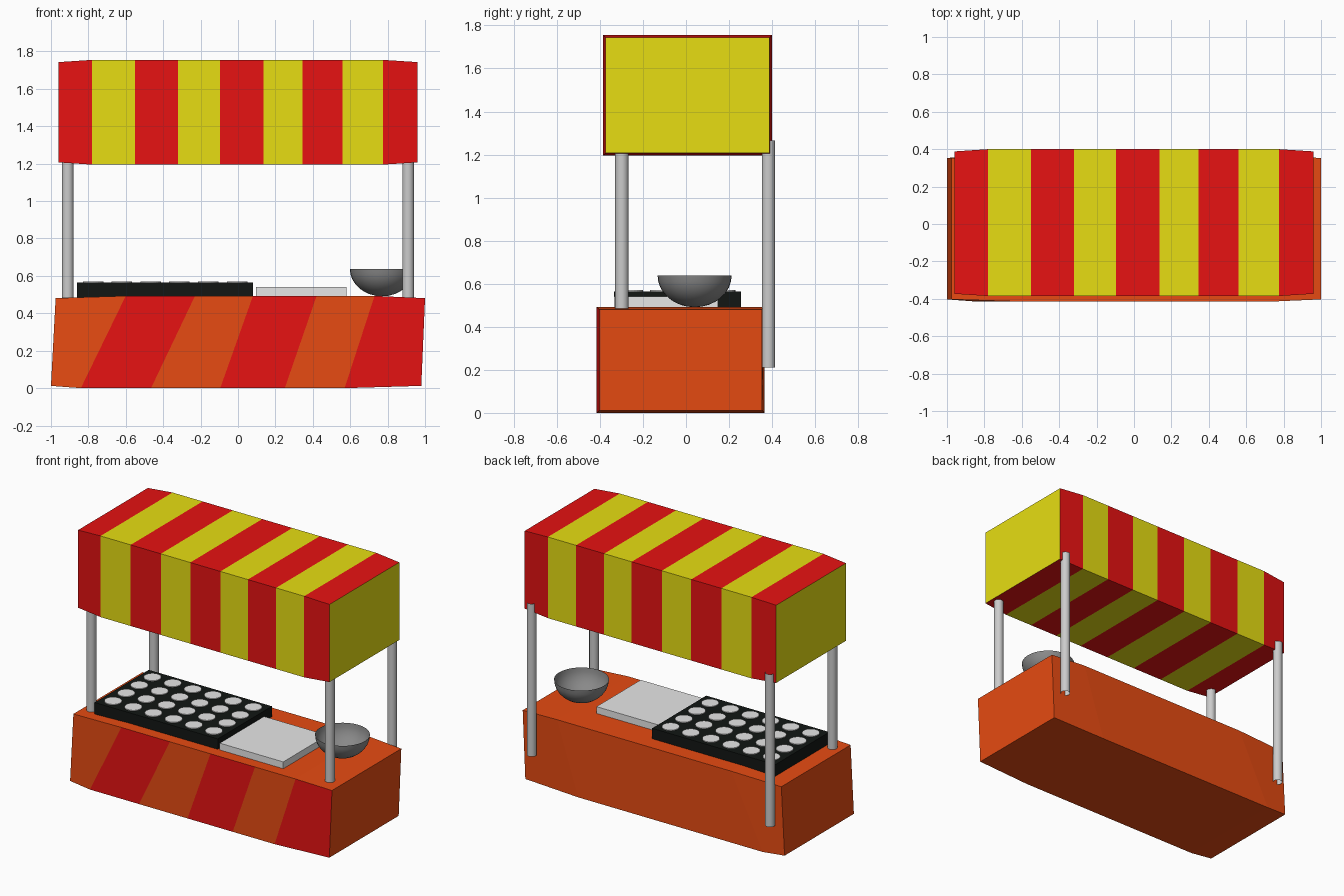
import bpy, bmesh, math
from mathutils import Matrix

cube = bpy.data.objects.get("Cube")
if cube:
    bpy.data.objects.remove(cube)


def material(name, r, g, b):
    m = bpy.data.materials.new(name)
    m.use_nodes = True
    m.diffuse_color = (r, g, b, 1)
    m.node_tree.nodes["Principled BSDF"].inputs["Base Color"].default_value = (r, g, b, 1)
    return m


red = material("red", 0.8, 0.006, 0.006)
yellow = material("yellow", 0.8, 0.73, 0.006)
orange = material("orange", 0.8, 0.07, 0.006)
black = material("black", 0.006, 0.008, 0.007)
pale = material("pale_metal", 0.8, 0.8, 0.8)
steel = material("steel", 0.6, 0.6, 0.6)
dark_steel = material("dark_steel", 0.25, 0.25, 0.25)


def finish(bm, name, mats):
    mesh = bpy.data.meshes.new(name)
    bm.to_mesh(mesh)
    bm.free()
    for m in mats:
        mesh.materials.append(m)
    ob = bpy.data.objects.new(name, mesh)
    bpy.context.collection.objects.link(ob)
    return ob


def striped_box(name, bottoms, tops, y0, y1, z0, z1, inset, mats, paint):
    """Box cut into bands along x, with slightly smaller end sections."""
    bm = bmesh.new()
    rings = []
    last = len(bottoms) - 1
    for i, (xb, xt) in enumerate(zip(bottoms, tops)):
        d = inset if i in (0, last) else 0
        corners = [(xb, y0 + d, z0 + d), (xt, y0 + d, z1 - d),
                   (xt, y1 - d, z1 - d), (xb, y1 - d, z0 + d)]
        rings.append([bm.verts.new(c) for c in corners])
    for i in range(last):
        for k in range(4):
            n = (k + 1) % 4
            f = bm.faces.new((rings[i][k], rings[i + 1][k], rings[i + 1][n], rings[i][n]))
            f.material_index = paint(i, k)
    for ring in (rings[0], rings[-1]):
        bm.faces.new(ring).material_index = paint(-1, -1)
    bmesh.ops.recalc_face_normals(bm, faces=bm.faces)
    return finish(bm, name, mats)


def box(name, x0, x1, y0, y1, z0, z1, mat):
    bm = bmesh.new()
    place = (Matrix.Translation(((x0 + x1) / 2, (y0 + y1) / 2, (z0 + z1) / 2))
             @ Matrix.Diagonal((x1 - x0, y1 - y0, z1 - z0, 1)))
    bmesh.ops.create_cube(bm, size=1, matrix=place)
    return finish(bm, name, [mat])


def smooth(ob):
    bpy.ops.object.select_all(action='DESELECT')
    ob.select_set(True)
    bpy.context.view_layer.objects.active = ob
    bpy.ops.object.shade_smooth_by_angle()


# Canopy: straight stripes all round, yellow ends
edges = [-0.96, -0.78, -0.55, -0.32, -0.095, 0.135, 0.345, 0.56, 0.775, 0.96]
striped_box("canopy", edges, edges, -0.385, 0.4, 1.195, 1.755, 0.012, [red, yellow],
            lambda i, k: 1 if i < 0 else i % 2)

# Counter: slanted stripes on the front face only
striped_box("counter", [-1.0, -0.84, -0.465, -0.095, 0.25, 0.57, 0.98],
            [-0.975, -0.6, -0.23, 0.08, 0.42, 0.73, 1.0],
            -0.415, 0.365, 0, 0.493, 0.012, [orange, red],
            lambda i, k: i % 2 if k == 0 else 0)

# Open tube posts
for side, x in (("right", -0.91), ("left", 0.91)):
    for place, y, z0, z1 in (("front", -0.298, 0.485, 1.22), ("back", 0.383, 0.21, 1.265)):
        bm = bmesh.new()
        bmesh.ops.create_cone(bm, cap_ends=False, segments=24, radius1=0.031, radius2=0.031,
                              depth=z1 - z0, matrix=Matrix.Translation((x, y, (z0 + z1) / 2)))
        smooth(finish(bm, f"{place}_{side}_post", [steel]))

# Griddle with rows of round moulds
box("griddle", -0.86, 0.08, -0.335, 0.255, 0.485, 0.565, black)
bm = bmesh.new()
for row in range(4):
    for col in range(6):
        spot = (-0.775 + 0.154 * col, -0.255 + 0.143 * row, 0.567)
        bmesh.ops.create_cone(bm, cap_ends=True, segments=24, radius1=0.055, radius2=0.055,
                              depth=0.006, matrix=Matrix.Translation(spot))
finish(bm, "griddle_moulds", [pale])

# Serving tray
box("tray", 0.095, 0.58, -0.335, 0.148, 0.485, 0.54, pale)

# Open bowl: lower half of a flattened sphere
bm = bmesh.new()
bmesh.ops.create_uvsphere(bm, u_segments=32, v_segments=16, radius=1)
bmesh.ops.delete(bm, geom=[v for v in bm.verts if v.co.z > 0.01], context='VERTS')
bm.transform(Matrix.Translation((0.77, 0.04, 0.638)) @ Matrix.Diagonal((0.172, 0.172, 0.147, 1)))
smooth(finish(bm, "bowl", [dark_steel]))
